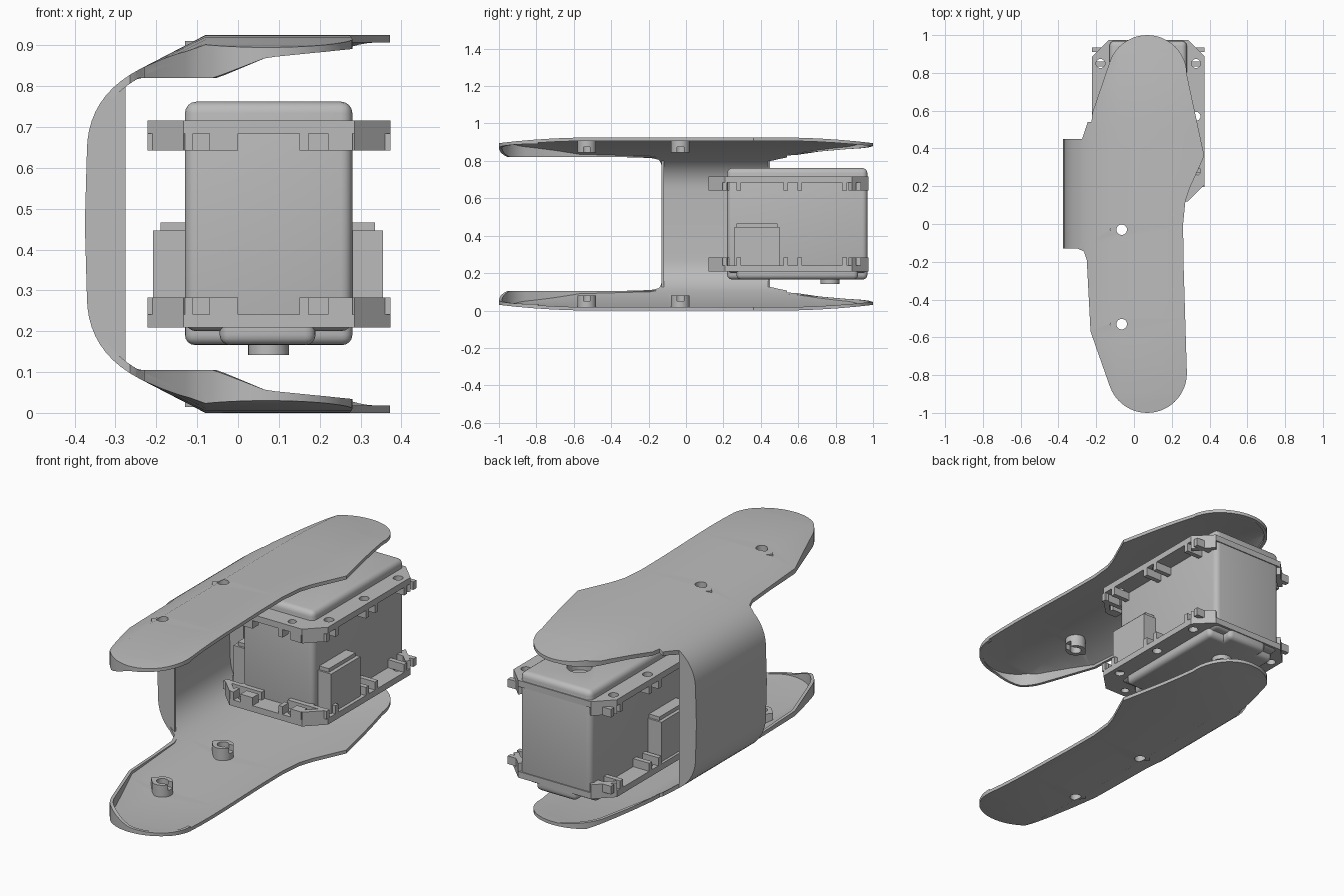
import bpy, bmesh, math
from mathutils import Vector

old = bpy.data.objects.get("Cube")
if old:
    bpy.data.objects.remove(old, do_unlink=True)

grey = bpy.data.materials.new("plain_grey")
grey.use_nodes = True
grey.diffuse_color = (0.5, 0.5, 0.5, 1)
grey.node_tree.nodes["Principled BSDF"].inputs["Base Color"].default_value = (0.5, 0.5, 0.5, 1)

MID = 0.4625       # height of the mirror plane between the two plates
SIDES = (("top", 1), ("bottom", -1))


def select(ob):
    bpy.ops.object.select_all(action='DESELECT')
    ob.select_set(True)
    bpy.context.view_layer.objects.active = ob


def finish(name, bm):
    bmesh.ops.recalc_face_normals(bm, faces=bm.faces)
    me = bpy.data.meshes.new(name)
    bm.to_mesh(me)
    bm.free()
    ob = bpy.data.objects.new(name, me)
    bpy.context.collection.objects.link(ob)
    me.materials.append(grey)
    return ob


def smooth(ob):
    select(ob)
    bpy.ops.object.shade_smooth_by_angle(angle=math.radians(35))


def loft(name, rings, cyclic=True):
    """Solid skinned through equal rings of points."""
    bm = bmesh.new()
    rows = [[bm.verts.new(p) for p in r] for r in rings]
    n = len(rows[0])
    for a, b in zip(rows, rows[1:]):
        for i in range(n):
            bm.faces.new((a[i], a[(i + 1) % n], b[(i + 1) % n], b[i]))
    bm.faces.new(rows[0])
    bm.faces.new(rows[-1])
    return finish(name, bm)


def prism(name, pts, z0, z1):
    return loft(name, [[(x, y, z) for x, y in pts] for z in (z0, z1)])


def box(name, x0, x1, y0, y1, z0, z1, bevel=0.0, segments=4):
    ob = prism(name, [(x0, y0), (x1, y0), (x1, y1), (x0, y1)], z0, z1)
    if bevel:
        m = ob.modifiers.new("rounding", 'BEVEL')
        m.width, m.segments = bevel, segments
        select(ob)
        bpy.ops.object.modifier_apply(modifier=m.name)
        smooth(ob)
    return ob


def arc(cx, cy, r, a0, a1, n, rx=None):
    out = []
    for i in range(n):
        a = math.radians(a0 + (a1 - a0) * i / (n - 1))
        out.append((cx + (rx or r) * math.cos(a), cy + r * math.sin(a)))
    return out


def disc(cx, cy, r, n=24, rx=None):
    return arc(cx, cy, r, 0, 360, n + 1, rx)[:-1]


def boolean(ob, cutter, op='DIFFERENCE'):
    m = ob.modifiers.new("cut", 'BOOLEAN')
    m.operation, m.object, m.solver = op, cutter, 'EXACT'
    select(ob)
    bpy.ops.object.modifier_apply(modifier=m.name)
    bpy.data.objects.remove(cutter, do_unlink=True)


def offset(pts, d):
    """Shift an open 2D path to its left by d."""
    out = []
    for i, p in enumerate(pts):
        a, b = Vector(pts[max(i - 1, 0)]), Vector(pts[min(i + 1, len(pts) - 1)])
        t = (b - a).normalized()
        out.append((p[0] - t.y * d, p[1] + t.x * d))
    return out


def flip(z, s):
    return MID + (z - MID) * s


def droop(y):
    return 1 - 0.065 * max(0, (abs(y) - 0.5) / 0.5) ** 2


def plate_z(x, y):
    z = 0.925 if x > -0.08 else 0.925 + (x + 0.08) * 0.52
    return MID + (z - MID) * droop(y)


# Bent shell: a C profile swept along y, trimmed to the plan outline
p0, p1, p2 = Vector((-0.24, 0.842)), Vector((-0.37, 0.775)), Vector((-0.37, 0.64))
bend = [tuple(p0 * (1 - t) ** 2 + p1 * 2 * t * (1 - t) + p2 * t * t)
        for t in [i / 10 for i in range(11)]]
half = [(0.42, 0.925), (-0.08, 0.925)] + bend
outer = half + [(-0.375, MID)] + [(x, flip(z, -1)) for x, z in reversed(half)]
section = outer + offset(outer, 0.018)[::-1]
stations = [-1.1 + 0.1 * i for i in range(23)]
shell = loft("bent_shell", [[(x, y, MID + (z - MID) * droop(y)) for x, z in section]
                            for y in stations])

front_tip = arc(0.07, -0.79, 0.21, 200, 360, 22)
back_tip = arc(0.07, 0.79, 0.21, 0, 158, 22)
left_front = [(-0.38, -0.13), (-0.30, -0.13), (-0.265, -0.145), (-0.25, -0.19), (-0.23, -0.57)]
right_edge = [(0.262, -0.2), (0.26, 0.0), (0.272, 0.12), (0.295, 0.19), (0.372, 0.36)]
left_back = [(-0.22, 0.59), (-0.225, 0.54), (-0.245, 0.54), (-0.275, 0.45), (-0.38, 0.45)]
outline = left_front + front_tip + right_edge + back_tip + left_back
boolean(shell, prism("trim", outline, -0.1, 1.1), 'INTERSECT')

# Oval screw holes and their bosses
SCREWS = (-0.03, -0.53)
for y in SCREWS:
    boolean(shell, prism("hole", disc(-0.065, y, 0.028, 24), -0.1, 1.1))
smooth(shell)
for y in SCREWS:
    for side, s in SIDES:
        tear = [(-0.13, y)] + arc(-0.065, y, 0.05, -130, 130, 20)
        boss = prism(side + "_screw_boss", tear, flip(0.845, s), flip(0.91, s))
        boolean(boss, prism("hole", disc(-0.065, y, 0.028), -0.1, 1.1))
        boolean(boss, box("slot", -0.05, 0.05, y - 0.018, y + 0.018,
                          min(flip(0.8, s), flip(0.875, s)), max(flip(0.8, s), flip(0.875, s))))
        smooth(boss)


# Stiffening lips on the plate edges
def lip(name, path, depth, s):
    inner = offset(path, 0.016)
    rings = []
    for (x, y), (u, v) in zip(path, inner):
        top = plate_z(x, y) - 0.008
        low = min(depth(x), top - 0.004)
        rings.append([(x, y, flip(top, s)), (x, y, flip(low, s)),
                      (u, v, flip(low, s)), (u, v, flip(top, s))])
    smooth(loft(name, rings))


def front_depth(x):
    if x < -0.06:
        return 0.82
    return 0.82 + (x + 0.06) * 0.385 if x < 0.07 else 0.87 + (x - 0.07) * 0.1


def back_depth(x):
    return 0.855 + (x + 0.22) * 0.09


for side, s in SIDES:
    lip(side + "_front_lip", left_front[2:] + front_tip, front_depth, s)
    lip(side + "_back_lip", back_tip[3:] + left_back[:2], back_depth, s)

# Return walls on both edges of the upright web
wall = [p for p in outer if p[0] < -0.275]
wall = [(-0.275, 0.81)] + wall + [(-0.275, flip(0.81, -1))]
for name, y in (("front_web_wall", -0.13), ("back_web_wall", 0.438)):
    loft(name, [[(x, v, z) for x, z in wall] for v in (y, y + 0.012)])

# Motor body, cap, shaft and idler recess
body = box("motor_body", -0.13, 0.28, 0.22, 0.97, 0.2, 0.762, 0.028)
boolean(body, prism("recess", disc(0.075, 0.77, 0.06, 32), 0.72, 0.8))
smooth(body)
box("motor_cap", -0.13, 0.28, 0.27, 0.92, 0.166, 0.24, 0.025)
box("motor_cap_middle", -0.045, 0.19, 0.22, 0.97, 0.166, 0.24, 0.025)
shaft = prism("output_shaft", disc(0.075, 0.77, 0.05, 32), 0.142, 0.2)
boolean(shaft, prism("bore", disc(0.075, 0.77, 0.025), 0.1, 0.16))
smooth(shaft)

# Connector sockets on both sides of the motor
for name, a, b, c in (("left_socket", 0.27, 0.355, 0.335), ("right_socket", -0.12, -0.208, -0.19)):
    x0, x1 = min(a, b), max(a, b)
    box(name, x0, x1, 0.26, 0.5, 0.23, 0.447)
    box(name + "_lid", min(a, c), max(a, c), 0.27, 0.49, 0.44, 0.466)

# Mounting flanges with holes, chamfered corner walls and pocket ribs
X0, X1, Y0, Y1, C = -0.222, 0.373, 0.12, 0.975, 0.088
octagon = [(X0 + C, Y0), (X1 - C, Y0), (X1, Y0 + C), (X1, Y1 - C),
           (X1 - C, Y1), (X0 + C, Y1), (X0, Y1 - C), (X0, Y0 + C)]
CX = (X0 + X1) / 2
for side, s in SIDES:
    z_out, z_in, z_low = flip(0.716, s), flip(0.684, s), flip(0.642, s)
    flange = prism(side + "_flange", octagon, z_in, z_out)
    for x in (X0 + 0.045, X1 - 0.045):
        for y in (0.28, 0.57, 0.85):
            boolean(flange, prism("hole", disc(x, y, 0.024, 20), -0.1, 1.1))
    for x in (-0.09, 0.197):
        boolean(flange, prism("hole", disc(x, 0.165, 0.02, 20), -0.1, 1.1))
    smooth(flange)
    lo, hi = min(z_low, z_in), max(z_low, z_in)
    for i in (1, 3, 5, 7):
        a, b = octagon[i], octagon[(i + 1) % 8]
        strip = [a, b] + offset([a, b], 0.025)[::-1]
        prism(side + "_corner_wall", strip, z_low, z_in)
    for a, b in ((-0.13, -0.11), (-0.07, 0.0), (0.15, 0.173), (0.22, 0.28)):
        box(side + "_front_rib", a, b, Y0, 0.17, lo, hi)
    for a, b in ((-0.13, 0.0), (0.15, 0.28)):
        box(side + "_front_ledge", a, b, 0.195, 0.23, lo, hi)
    for x_edge, x_body in ((X0, -0.125), (X1, 0.275)):
        e0, e1 = min(x_edge, x_body), max(x_edge, x_body)
        for y in (0.245, 0.57, 0.885):
            for k in (-0.05, 0.025):
                box(side + "_side_rib", e0, e1, y + k, y + k + 0.025, lo, hi)
